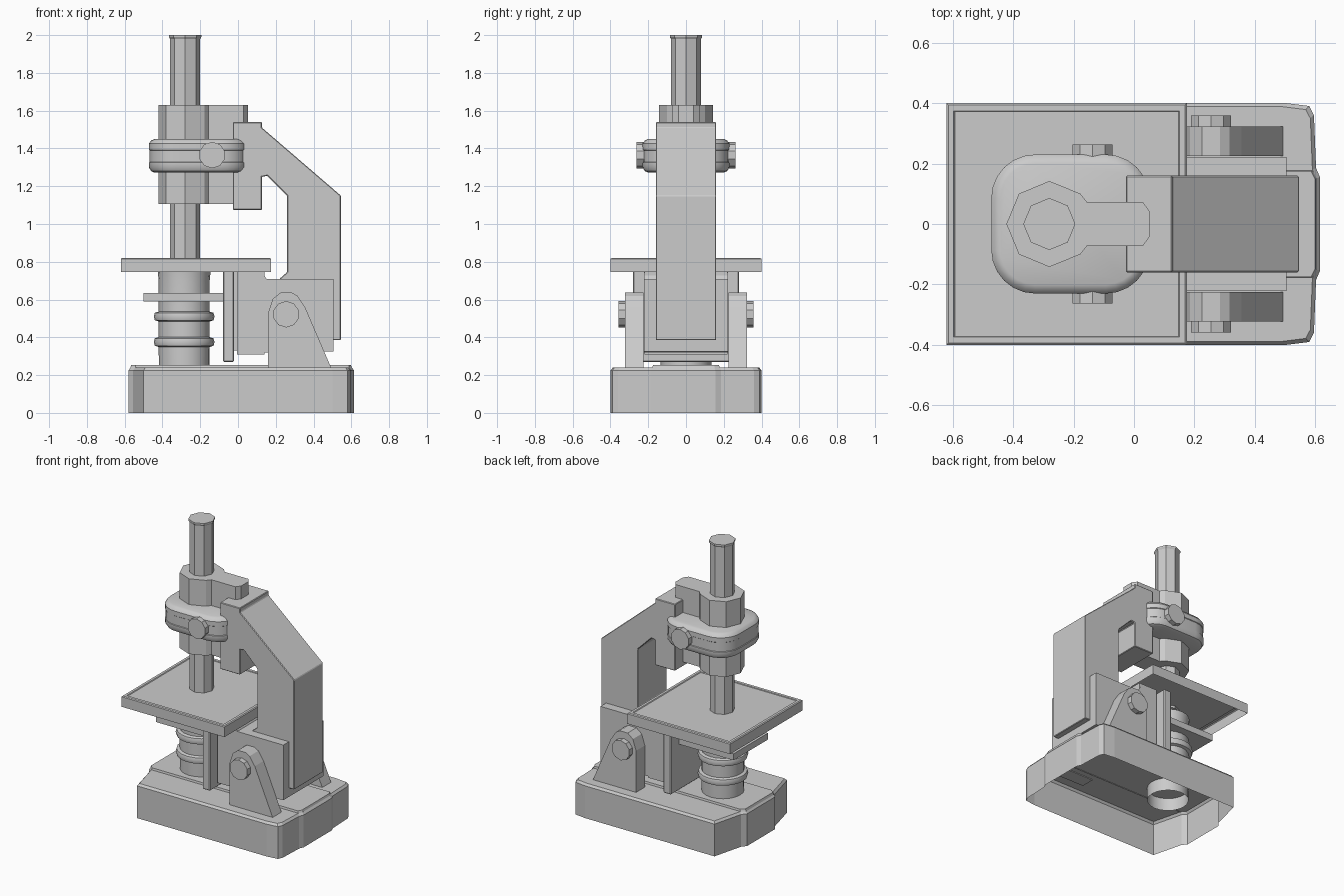
import bpy, bmesh
from math import pi, sin, cos
from mathutils import Matrix

if "Cube" in bpy.data.objects:
    bpy.data.objects.remove(bpy.data.objects["Cube"])


def finish(name, bm, bevel=0, smooth=False):
    bmesh.ops.recalc_face_normals(bm, faces=bm.faces)
    me = bpy.data.meshes.new(name)
    bm.to_mesh(me)
    bm.free()
    ob = bpy.data.objects.new(name, me)
    bpy.context.collection.objects.link(ob)
    if bevel:
        m = ob.modifiers.new("bevel", 'BEVEL')
        m.width, m.segments, m.limit_method = bevel, 1, 'ANGLE'
    if smooth:
        bpy.ops.object.select_all(action='DESELECT')
        ob.select_set(True)
        bpy.context.view_layer.objects.active = ob
        bpy.ops.object.shade_smooth_by_angle(angle=0.6)
    return ob


def loft(name, rings, bottom=True, top=True, **kw):
    """Skin a stack of closed rings of 3D points."""
    bm = bmesh.new()
    vs = [[bm.verts.new(p) for p in r] for r in rings]
    n = len(vs[0])
    for a, b in zip(vs, vs[1:]):
        for i in range(n):
            j = (i + 1) % n
            bm.faces.new((a[i], a[j], b[j], b[i]))
    if bottom:
        bm.faces.new(vs[0][::-1])
    if top:
        bm.faces.new(vs[-1])
    return finish(name, bm, **kw)


def stack(outline, levels, c=(0, 0)):
    """Copies of an xy outline at (z, scale x, scale y)."""
    return [[(c[0] + (x - c[0]) * sx, c[1] + (y - c[1]) * sy, z) for x, y in outline]
            for z, sx, sy in levels]


def box(name, x0, x1, y0, y1, z0, z1, **kw):
    pts = [(x0, y0), (x1, y0), (x1, y1), (x0, y1)]
    return loft(name, stack(pts, [(z0, 1, 1), (z1, 1, 1)]), **kw)


def side_profile(name, pts, y0, y1, **kw):
    return loft(name, [[(x, y, z) for x, z in pts] for y in (y0, y1)], **kw)


def lathe(name, x, profile, n, **kw):
    rings = [[(x + r * cos(2 * pi * i / n), r * sin(2 * pi * i / n), z) for i in range(n)]
             for r, z in profile]
    return loft(name, rings, **kw)


def knob(name, x, z, r, y0, y1):
    bm = bmesh.new()
    bmesh.ops.create_cone(bm, cap_ends=True, segments=10, radius1=r, radius2=r, depth=abs(y1 - y0),
                          matrix=Matrix.Translation((x, (y0 + y1) / 2, z)) @ Matrix.Rotation(pi / 2, 4, 'X'))
    finish(name, bm)


def mirror_y(half):
    return half + [(x, -y) for x, y in reversed(half)]


# Base: hollow shell with bowed ends, open underneath
base = mirror_y([(0.615, 0.155), (0.602, 0.185), (0.595, 0.36), (0.58, 0.39), (0.50, 0.40),
                 (-0.50, 0.40), (-0.555, 0.185), (-0.58, 0.155)])
loft("base", stack(base, [(0, 1, 1), (0.225, 1, 1), (0.24, 0.98, 0.97)]), bottom=False)
strip = mirror_y([(0.598, 0.15), (0.585, 0.175), (-0.54, 0.175), (-0.565, 0.15)])
loft("base_raised_strip", stack(strip, [(0.236, 1.01, 1.02), (0.254, 1, 1)]), bottom=False)

# Condenser: ringed cylinder that runs down through the base
profile = [(0.133, 0.15)]
for z in (0.375, 0.51):
    profile += [(0.135, z - 0.026), (0.155, z - 0.02), (0.161, z), (0.155, z + 0.02), (0.135, z + 0.026)]
profile += [(0.135, 0.70), (0.14, 0.75)]
lathe("condenser", -0.285, profile, 20, bottom=False, top=False, smooth=True)
box("condenser_plate", -0.50, -0.07, -0.19, 0.19, 0.59, 0.635)

# Stage: tray-like plate, open underneath, with a shallow recess on top
rect = [(-0.62, -0.4), (0.175, -0.4), (0.175, 0.4), (-0.62, 0.4)]
loft("stage", stack(rect, [(0.745, 1, 1), (0.815, 1, 1), (0.82, 0.985, 0.985),
                           (0.82, 0.94, 0.935), (0.815, 0.93, 0.93)], (-0.2225, 0)), bottom=False)

# Vertical supports under the stage
box("stage_back_plate", -0.08, -0.02, -0.28, 0.28, 0.27, 0.76, bevel=0.006)
box("stage_slide_block", -0.005, 0.14, -0.22, 0.22, 0.31, 0.77)
box("stage_slide_core", -0.03, 0.0, -0.17, 0.17, 0.33, 0.76)

# Tilting bracket, its two lugs and hinge knobs
side_profile("arm_bracket", [(0.13, 0.32), (0.505, 0.325), (0.505, 0.71), (0.15, 0.71), (0.13, 0.745)], -0.222, 0.222)
lug = [(0.16, 0.235), (0.495, 0.235), (0.355, 0.56), (0.315, 0.62), (0.285, 0.637),
       (0.225, 0.637), (0.185, 0.605), (0.16, 0.53)]
for s, side in ((-1, "front"), (1, "back")):
    side_profile("hinge_lug_" + side, lug, s * 0.225, s * 0.322)
    knob("hinge_knob_" + side, 0.255, 0.522, 0.07, s * 0.31, s * 0.358)
    knob("focus_knob_" + side, -0.137, 1.365, 0.07, s * 0.20, s * 0.263)

# Angled arm
arm = [(-0.027, 1.54), (-0.027, 1.075), (0.127, 1.075), (0.127, 1.25), (0.155, 1.255), (0.26, 1.15),
       (0.26, 0.745), (0.22, 0.71), (0.22, 0.385), (0.545, 0.385), (0.545, 1.15), (0.127, 1.51), (0.127, 1.54)]
side_profile("arm", arm, -0.16, 0.16, bevel=0.004)

# Tube holder with keyhole outline
R, CX = 0.142, -0.28
d = R * cos(pi / 4)
half = [(0.053, 0.04), (0.03, 0.072), (-0.155, 0.072), (CX + d + 0.002, d), (CX, R), (CX - d, d)]
keyhole = half + [(CX - R, 0)] + [(x, -y) for x, y in reversed(half)]
loft("tube_holder", stack(keyhole, [(1.105, 1, 1), (1.63, 1, 1)]))

# Rounded collar around the holder
def rounded(hx, hy, r, n=6):
    out = []
    for k, (sx, sy) in enumerate(((1, 1), (-1, 1), (-1, -1), (1, -1))):
        for i in range(n + 1):
            a = pi / 2 * (k + i / n)
            out.append((sx * (hx - r) + r * cos(a), sy * (hy - r) + r * sin(a)))
    return out

rings = []
for z, inset in ((1.272, 0.03), (1.28, 0.012), (1.30, 0), (1.325, 0), (1.328, 0.004), (1.39, 0.004),
                 (1.393, 0), (1.425, 0), (1.442, 0.012), (1.45, 0.03)):
    rings.append([(x - 0.21, y, z) for x, y in rounded(0.262 - inset, 0.23 - inset, 0.145 - inset)])
loft("collar", rings, smooth=True)

# Octagonal viewing tube with a thin eyepiece rim
lathe("viewing_tube", CX, [(0.08, 0.80), (0.08, 1.985)], 8)
lathe("eyepiece_rim", CX, [(0.08, 1.98), (0.086, 1.99), (0.086, 2.0)], 8)
